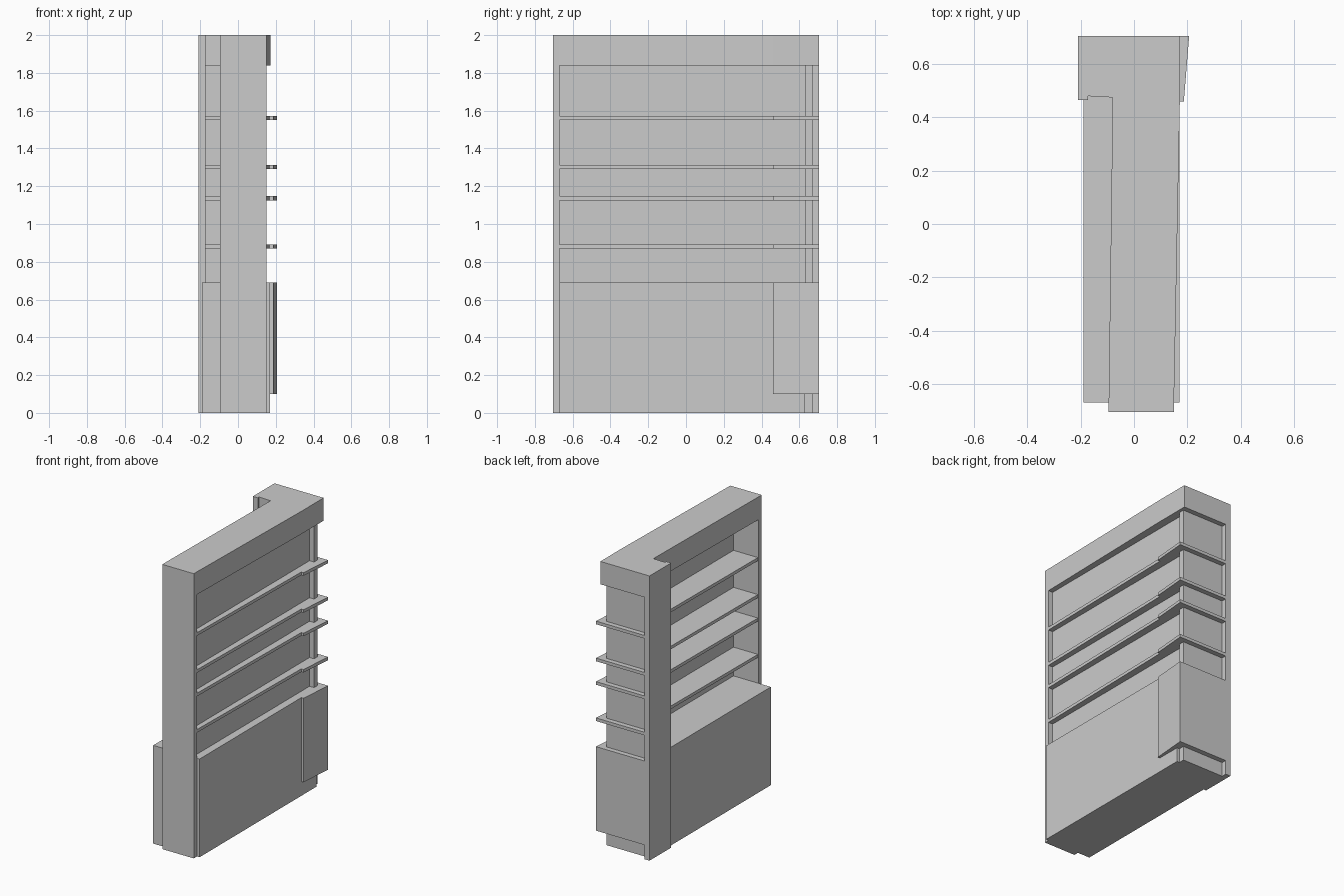
import bpy, bmesh

if "Cube" in bpy.data.objects:
    bpy.data.objects.remove(bpy.data.objects["Cube"])


def prism(name, outline, z0, z1):
    """Extrude a plan-view outline (counter-clockwise x, y points) from z0 to z1."""
    bm = bmesh.new()
    face = bm.faces.new([bm.verts.new((x, y, z0)) for x, y in outline])
    top = bmesh.ops.extrude_face_region(bm, geom=[face])["geom"]
    bmesh.ops.translate(bm, vec=(0, 0, z1 - z0),
                        verts=[v for v in top if isinstance(v, bmesh.types.BMVert)])
    bmesh.ops.recalc_face_normals(bm, faces=bm.faces)
    mesh = bpy.data.meshes.new(name)
    bm.to_mesh(mesh)
    bm.free()
    obj = bpy.data.objects.new(name, mesh)
    bpy.context.collection.objects.link(obj)
    return obj


def box(name, x0, x1, y0, y1, z0, z1):
    return prism(name, [(x0, y0), (x1, y0), (x1, y1), (x0, y1)], z0, z1)


FRONT, BACK = -0.705, 0.705
BASE_TOP, FASCIA_BOTTOM, TOP = 0.69, 1.84, 2.0

# End panels: front upright and rear side upright
box("front_upright", -0.095, 0.15, FRONT, -0.67, 0, TOP)
box("rear_upright", -0.21, -0.172, 0.465, BACK, 0, TOP)

# Base cabinet, with the raised corner cladding that wraps to the back
box("base_cabinet", -0.19, 0.17, -0.67, 0.63, 0, BASE_TOP)
prism("corner_base_cladding",
      [(-0.172, 0.63), (0.17, 0.63), (0.17, 0.46), (0.187, 0.46),
       (0.207, BACK), (-0.172, BACK)], 0.10, BASE_TOP)

# Thin partitions behind the shelves
box("long_partition", 0.10, 0.115, -0.67, 0.63, BASE_TOP, FASCIA_BOTTOM)
box("back_partition", -0.172, 0.15, 0.63, 0.67, 0, FASCIA_BOTTOM)

# L-shaped shelves passing through both partitions
shelf_outline = [(-0.09, -0.67), (0.15, -0.67), (0.17, 0.46), (0.187, 0.46),
                 (0.207, BACK), (-0.172, BACK), (-0.172, 0.48), (-0.08, 0.475)]
for i, z in enumerate((0.87, 1.125, 1.29, 1.55)):
    prism(f"shelf_{i + 1}", shelf_outline, z, z + 0.022)

# L-shaped top fascia, slightly tapered in plan
prism("top_fascia",
      [(-0.095, -0.67), (0.15, -0.67), (0.172, 0.46), (0.172, BACK),
       (-0.172, BACK), (-0.172, 0.48), (-0.08, 0.475)], FASCIA_BOTTOM, TOP)
